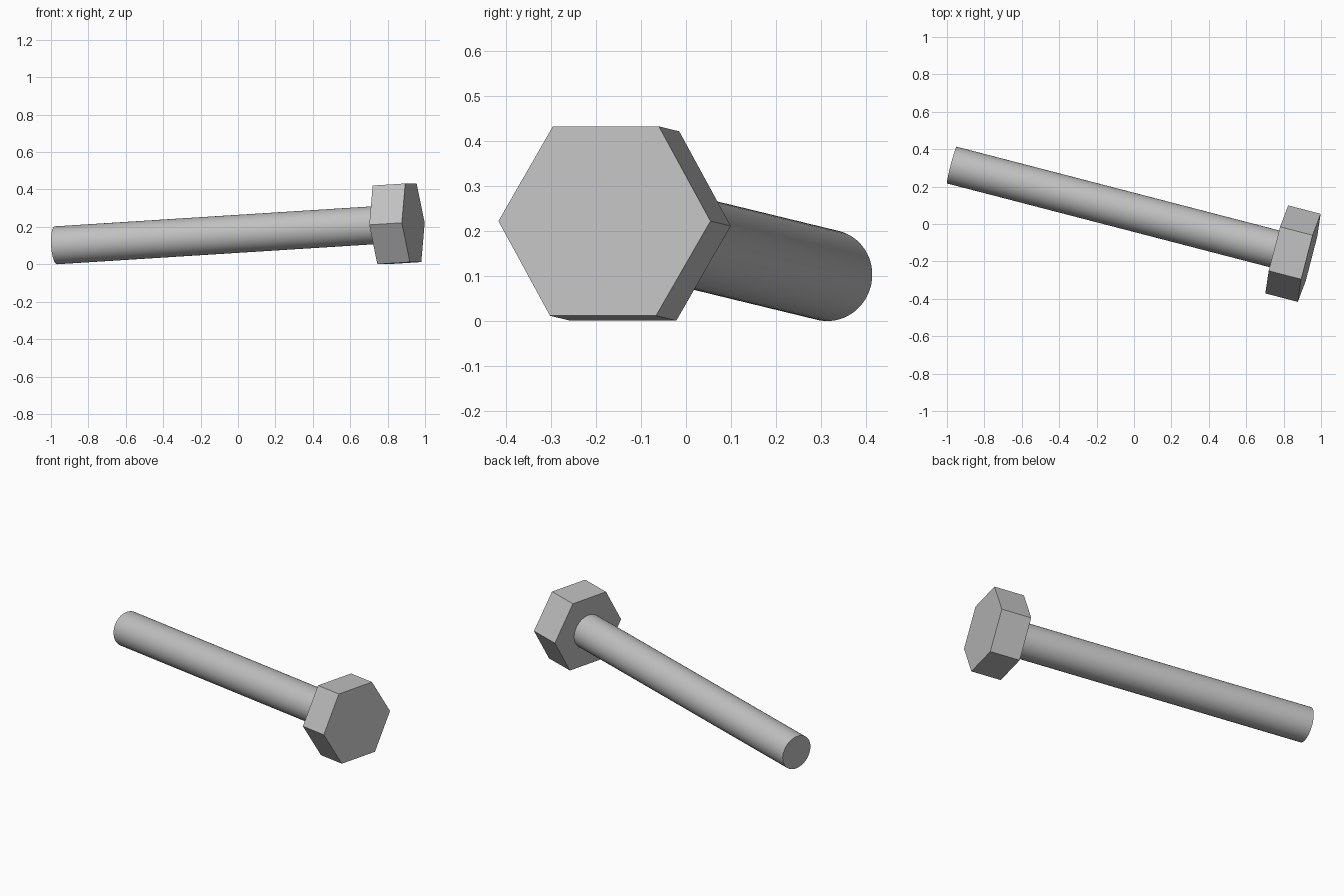
import bpy
import bmesh
import math
from mathutils import Vector, Matrix

cube = bpy.data.objects.get("Cube")
if cube:
    bpy.data.objects.remove(cube, do_unlink=True)

# Plain steel colour
steel = bpy.data.materials.new("steel grey")
steel.use_nodes = True
STEEL = (0.53, 0.53, 0.53, 1)
steel.diffuse_color = STEEL
steel.node_tree.nodes["Principled BSDF"].inputs["Base Color"].default_value = STEEL

# Bolt axis, from the shaft tip to the centre of the head's outer face
tip = Vector((-0.974, 0.315, 0.1015))
top = Vector((0.937, -0.181, 0.222))
axis = (top - tip).normalized()
length = (top - tip).length
side = Vector((0, 0, 1)).cross(axis).normalized()
up = axis.cross(side)
frame = Matrix((side, up, axis)).transposed().to_4x4()
frame.translation = tip


def prism(name, sides, radius, start, end):
    """Closed prism along the bolt axis, one corner pointing sideways."""
    bm = bmesh.new()
    ring = []
    for i in range(sides):
        a = math.tau * i / sides
        ring.append(bm.verts.new((radius * math.cos(a), radius * math.sin(a), start)))
    base = bm.faces.new(ring)
    cap = bmesh.ops.extrude_face_region(bm, geom=[base], use_keep_orig=True)
    moved = [g for g in cap["geom"] if isinstance(g, bmesh.types.BMVert)]
    bmesh.ops.translate(bm, vec=(0, 0, end - start), verts=moved)
    bmesh.ops.recalc_face_normals(bm, faces=bm.faces)
    mesh = bpy.data.meshes.new(name)
    bm.to_mesh(mesh)
    bm.free()
    mesh.materials.append(steel)
    obj = bpy.data.objects.new(name, mesh)
    obj.matrix_world = frame
    bpy.context.collection.objects.link(obj)
    return obj


# Hexagonal head and round shaft
HEAD_THICKNESS = 0.18
head = prism("hex_head", 6, 0.243, length - HEAD_THICKNESS, length)
shaft = prism("shaft", 64, 0.1015, 0, length - HEAD_THICKNESS)

# Smooth the shaft wall, keep its end edge sharp
bpy.ops.object.select_all(action="DESELECT")
shaft.select_set(True)
bpy.context.view_layer.objects.active = shaft
bpy.ops.object.shade_smooth_by_angle(angle=math.radians(30))
